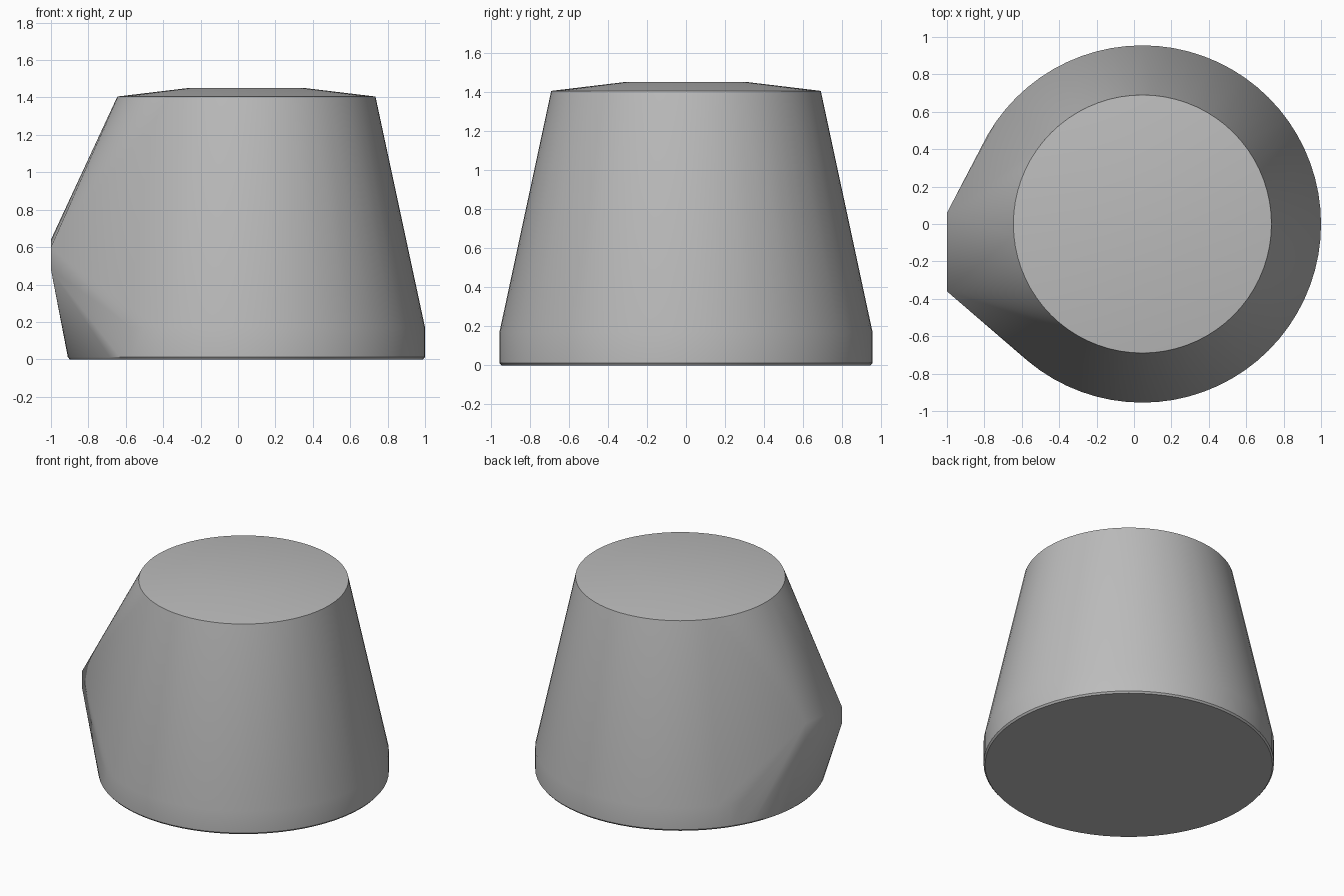
import bpy, bmesh, math

cube = bpy.data.objects.get("Cube")
if cube:
    bpy.data.objects.remove(cube, do_unlink=True)

SEGMENTS = 72
CENTRE_X = 0.045

# One flat grey for the whole body
grey = bpy.data.materials.new("plain grey")
grey.use_nodes = True
colour = (0.5, 0.5, 0.5, 1)
grey.diffuse_color = colour
grey.node_tree.nodes["Principled BSDF"].inputs["Base Color"].default_value = colour

bm = bmesh.new()

# Body profile as (radius, height): base chamfer, upright rim, taper, low dome
for radius, z in [(0.945, 0), (0.955, 0.012), (0.955, 0.17), (0.69, 1.405), (0.315, 1.45)]:
    for i in range(SEGMENTS):
        a = 2 * math.pi * i / SEGMENTS
        bm.verts.new((CENTRE_X + radius * math.cos(a), radius * math.sin(a), z))

# Blunt side lug: the four corners of its end face
for y, low, high in [(-0.36, 0.48, 0.60), (0.06, 0.50, 0.64)]:
    for z in (low, high):
        bm.verts.new((-1, y, z))

# Wrap a tight skin round the rings and lug
hull = bmesh.ops.convex_hull(bm, input=bm.verts[:])
loose = {g for g in hull["geom_interior"] + hull["geom_unused"]
         if isinstance(g, bmesh.types.BMVert)}
bmesh.ops.delete(bm, geom=list(loose), context="VERTS")
bmesh.ops.dissolve_limit(bm, angle_limit=math.radians(0.3),
                         verts=bm.verts[:], edges=bm.edges[:])
bmesh.ops.recalc_face_normals(bm, faces=bm.faces[:])

mesh = bpy.data.meshes.new("tapered_body")
bm.to_mesh(mesh)
bm.free()
mesh.materials.append(grey)
body = bpy.data.objects.new("tapered_body", mesh)
bpy.context.collection.objects.link(body)

# Smooth sides with crisp top and base rims
bpy.ops.object.select_all(action="DESELECT")
body.select_set(True)
bpy.context.view_layer.objects.active = body
bpy.ops.object.shade_smooth_by_angle(angle=math.radians(30))
